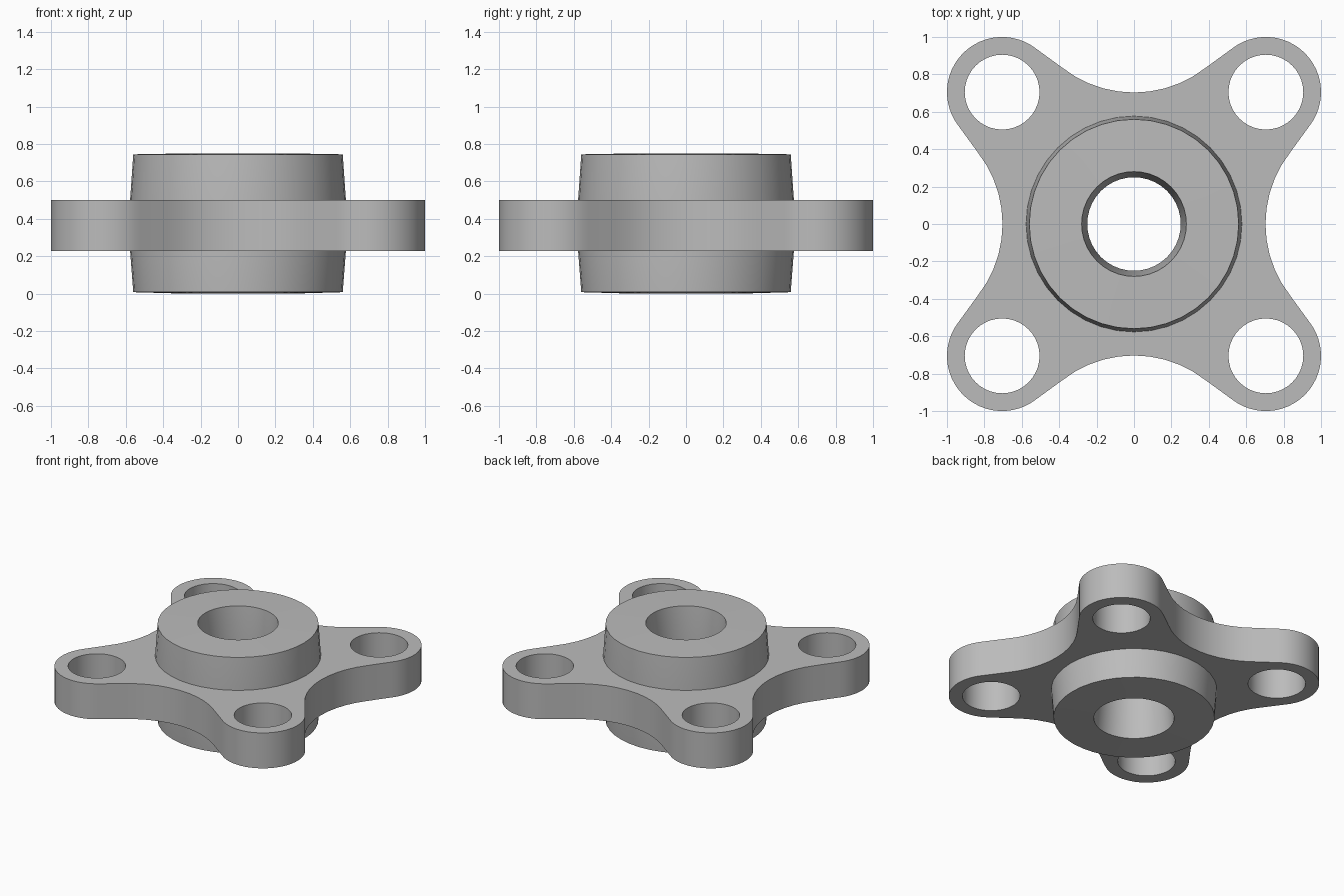
import bpy, bmesh, math
from math import sin, cos, radians, pi

cube = bpy.data.objects.get("Cube")
if cube:
    bpy.data.objects.remove(cube, do_unlink=True)

# One plain grey for the whole part
GREY = (0.5, 0.5, 0.5, 1)
grey = bpy.data.materials.new("cast_grey")
grey.use_nodes = True
grey.diffuse_color = GREY
grey.node_tree.nodes["Principled BSDF"].inputs["Base Color"].default_value = GREY

LUG, LUG_R, HOLE_R = 0.705, 0.295, 0.2
WAIST, WAIST_R, TANGENT = 0.703, 0.62, radians(38)
PLATE_LOW, PLATE_TOP = 0.228, 0.5


def arc(cx, cy, r, start, end, steps):
    return [(cx + r * cos(start + (end - start) * i / steps),
             cy + r * sin(start + (end - start) * i / steps)) for i in range(steps + 1)]


def circle(cx, cy, r, steps):
    return arc(cx, cy, r, 0, 2 * pi, steps)[:-1]


def finish(obj):
    obj.data.materials.clear()
    obj.data.materials.append(grey)
    bpy.ops.object.select_all(action='DESELECT')
    obj.select_set(True)
    bpy.context.view_layer.objects.active = obj
    bpy.ops.object.shade_smooth_by_angle(angle=radians(30))


# Flange: round lug then hollow waist, repeated four times around
quarter = arc(LUG, LUG, LUG_R, -TANGENT, pi / 2 + TANGENT, 24)
quarter += arc(0, WAIST + WAIST_R, WAIST_R, -pi / 2 + TANGENT, -pi / 2 - TANGENT, 10)
outline = []
for k in range(4):
    c, s = round(cos(k * pi / 2)), round(sin(k * pi / 2))
    outline += [(x * c - y * s, x * s + y * c) for x, y in quarter]

loops = [outline, circle(0, 0, 0.55, 40)]
loops += [circle(sx * LUG, sy * LUG, HOLE_R, 40) for sx in (-1, 1) for sy in (-1, 1)]

curve = bpy.data.curves.new("flange_outline", 'CURVE')
curve.dimensions = '2D'
curve.fill_mode = 'BOTH'
curve.extrude = (PLATE_TOP - PLATE_LOW) / 2
for loop in loops:
    spline = curve.splines.new('POLY')
    spline.points.add(len(loop) - 1)
    for point, (x, y) in zip(spline.points, loop):
        point.co = (x, y, 0, 1)
    spline.use_cyclic_u = True
flange = bpy.data.objects.new("four_lug_flange", curve)
bpy.context.collection.objects.link(flange)
flange.location.z = (PLATE_LOW + PLATE_TOP) / 2
bpy.ops.object.select_all(action='DESELECT')
flange.select_set(True)
bpy.context.view_layer.objects.active = flange
bpy.ops.object.convert(target='MESH')
flange = bpy.context.view_layer.objects.active
bm = bmesh.new()
bm.from_mesh(flange.data)
bmesh.ops.remove_doubles(bm, verts=bm.verts, dist=0.0005)
bmesh.ops.recalc_face_normals(bm, faces=bm.faces)
bm.to_mesh(flange.data)
bm.free()
finish(flange)

# Hub: drafted outside, bore narrowing to its middle
profile = [(0.28, 0), (0.56, 0.008), (0.577, PLATE_LOW), (0.577, PLATE_TOP),
           (0.56, 0.745), (0.28, 0.75), (0.25, 0.375)]
SIDES = 40
bm = bmesh.new()
rings = [[bm.verts.new((x, y, z)) for x, y in circle(0, 0, r, SIDES)] for r, z in profile]
for a, b in zip(rings, rings[1:] + rings[:1]):
    for i in range(SIDES):
        j = (i + 1) % SIDES
        bm.faces.new((a[i], a[j], b[j], b[i]))
bmesh.ops.recalc_face_normals(bm, faces=bm.faces)
mesh = bpy.data.meshes.new("hub")
bm.to_mesh(mesh)
bm.free()
hub = bpy.data.objects.new("hub", mesh)
bpy.context.collection.objects.link(hub)
finish(hub)
